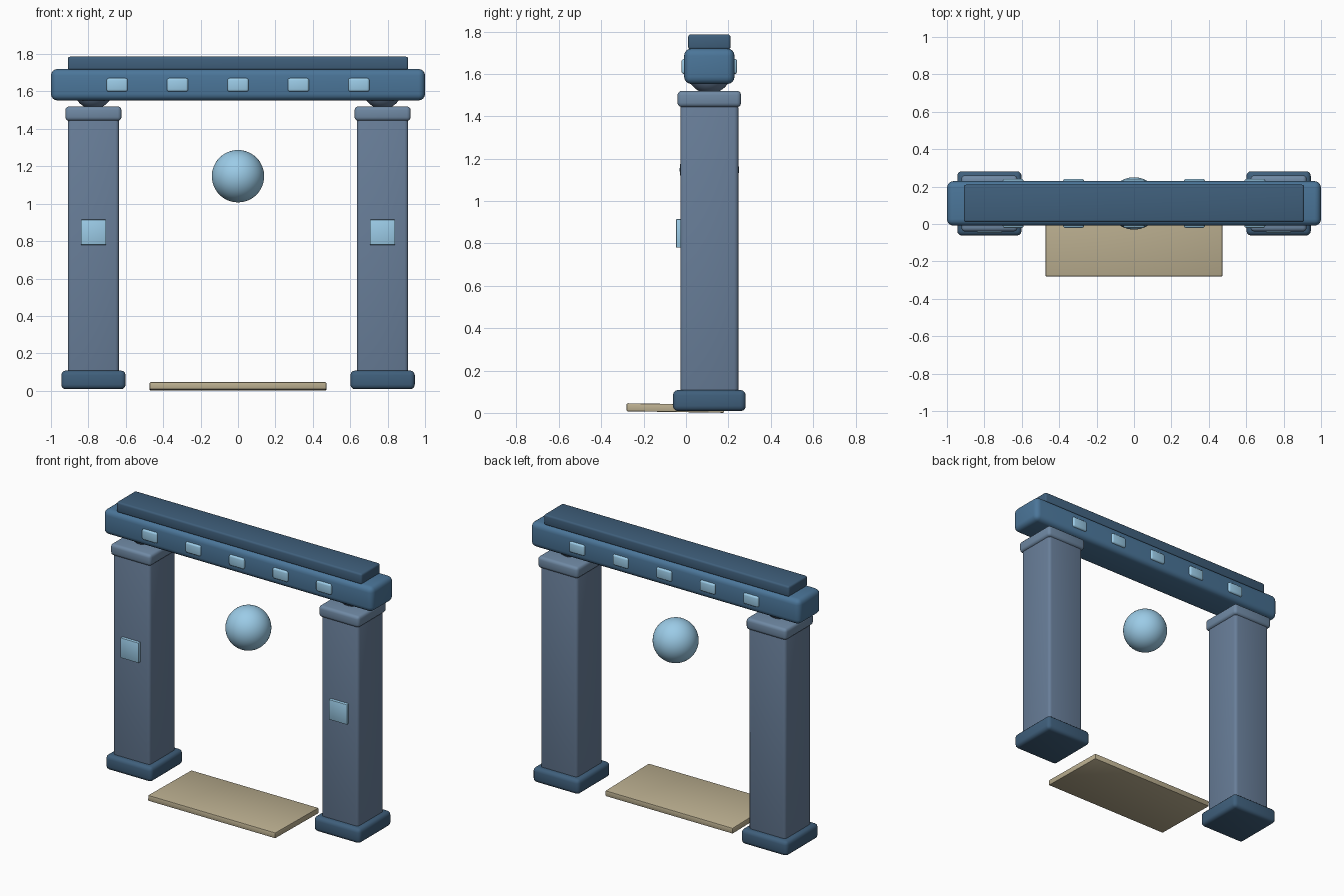
import bpy, math

if "Cube" in bpy.data.objects:
    bpy.data.objects.remove(bpy.data.objects["Cube"])

YC = 0.11   # centre line of the gate
PX = 0.773  # pillar offset from centre


def material(name, r, g, b):
    m = bpy.data.materials.new(name)
    m.diffuse_color = (r, g, b, 1)
    m.use_nodes = True
    m.node_tree.nodes["Principled BSDF"].inputs["Base Color"].default_value = m.diffuse_color
    return m


STONE = material("pillar_stone", 0.14, 0.21, 0.32)
CAP = material("cap_stone", 0.16, 0.25, 0.37)
DARK = material("dark_blue", 0.05, 0.115, 0.20)
BEAM = material("beam_blue", 0.07, 0.18, 0.32)
GLOW = material("pale_blue", 0.33, 0.60, 0.80)
SAND = material("sand", 0.50, 0.43, 0.28)


def finish(ob, name, mat):
    ob.name = name
    ob.data.materials.append(mat)
    bpy.ops.object.shade_smooth_by_angle(angle=math.radians(35))
    return ob


def box(name, x, y, z, mat, bevel, segments=3):
    """Rounded box from (min, max) ranges on each axis."""
    bpy.ops.mesh.primitive_cube_add(size=1)
    ob = bpy.context.object
    ob.location = [(a + b) / 2 for a, b in (x, y, z)]
    ob.scale = [b - a for a, b in (x, y, z)]
    bpy.ops.object.transform_apply(location=False, rotation=False, scale=True)
    mod = ob.modifiers.new("rounded_edges", 'BEVEL')
    mod.width = bevel
    mod.segments = segments
    bpy.ops.object.modifier_apply(modifier=mod.name)
    return finish(ob, name, mat)


def ball(name, loc, r, mat):
    bpy.ops.mesh.primitive_uv_sphere_add(segments=48, ring_count=24, radius=r, location=loc)
    return finish(bpy.context.object, name, mat)


def span(c, w):
    return (c - w / 2, c + w / 2)


# Pillars: base, shaft, cap, bearing ball and front inlay
for side, s in (("left", -1), ("right", 1)):
    x = s * PX
    box(side + "_base", span(x, 0.344), span(YC, 0.344), (0.008, 0.108), DARK, 0.025)
    box(side + "_pillar", span(x, 0.274), span(YC, 0.274), (0.09, 1.46), STONE, 0.02)
    box(side + "_cap", span(x, 0.30), span(YC, 0.30), (1.443, 1.52), CAP, 0.02)
    ball(side + "_bearing", (x, YC, 1.612), 0.105, STONE)
    box(side + "_inlay", span(x, 0.135), (-0.047, -0.01), span(0.847, 0.135), GLOW, 0.004, 2)

# Lintel and its top slab
box("lintel", (-1, 1), span(YC, 0.238), (1.552, 1.72), BEAM, 0.035, 4)
box("top_slab", span(0, 1.82), span(YC, 0.20), (1.715, 1.786), DARK, 0.012)

# Lintel studs, front and back
for i in range(5):
    x = (i - 2) * 0.323
    box(f"front_stud_{i + 1}", span(x, 0.113), (-0.021, 0.02), span(1.635, 0.072), GLOW, 0.012)
    box(f"back_stud_{i + 1}", span(x, 0.113), (0.20, 0.241), span(1.635, 0.072), GLOW, 0.012)

# Floating orb
ball("orb", (0, YC, 1.147), 0.14, GLOW)

# Threshold slab, sloping very slightly down to the back
slab = box("threshold", span(0, 0.945), (-0.28, 0.18), (0.004, 0.042), SAND, 0.005, 2)
slab.rotation_euler.x = math.radians(-0.9)
